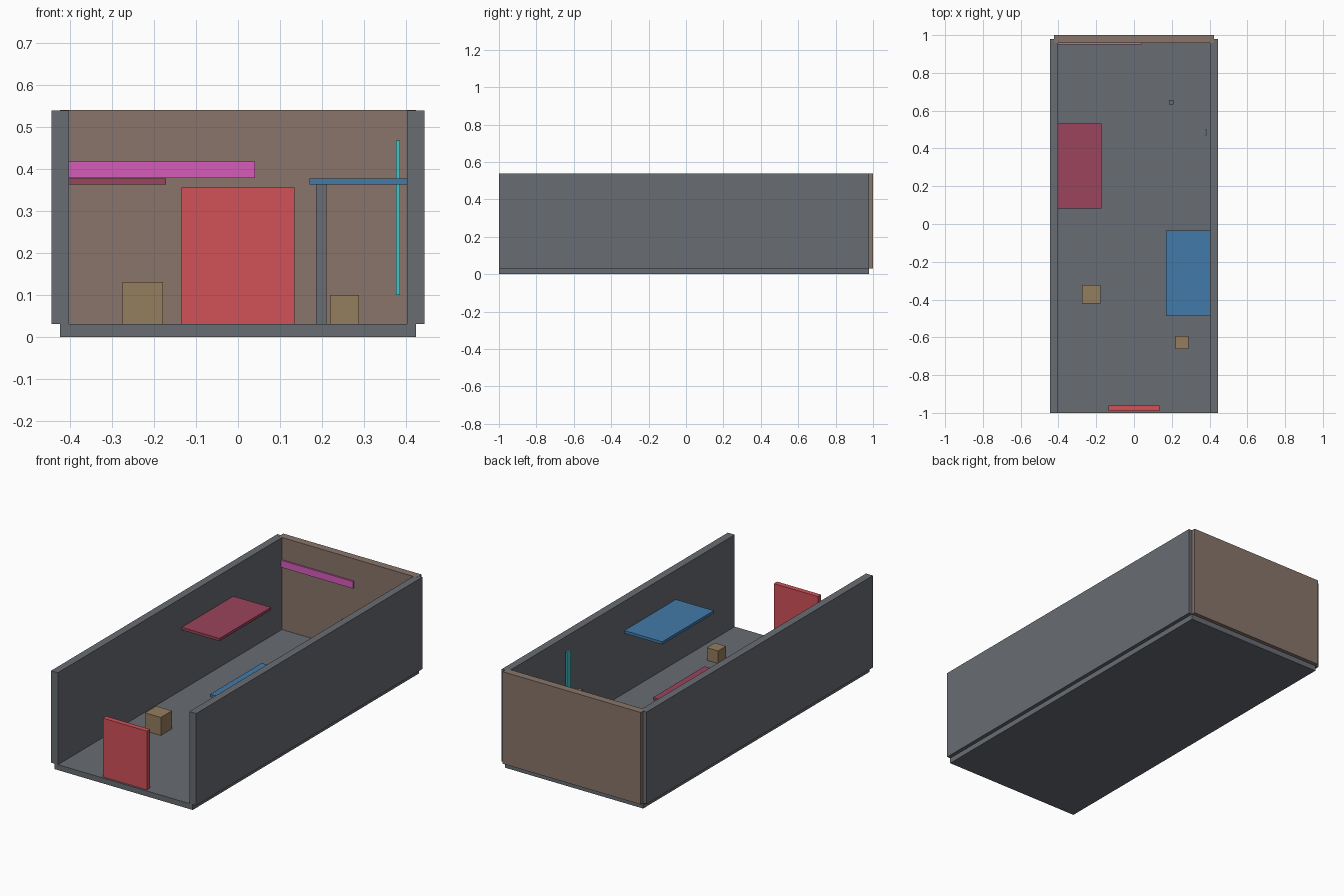
import bpy

if "Cube" in bpy.data.objects:
    bpy.data.objects.remove(bpy.data.objects["Cube"])


def material(name, r, g, b):
    """Flat colour given as 0-255 sRGB, stored linear."""
    def lin(c):
        c /= 255
        return c / 12.92 if c <= 0.04045 else ((c + 0.055) / 1.055) ** 2.4
    m = bpy.data.materials.new(name)
    m.diffuse_color = (lin(r), lin(g), lin(b), 1)
    m.use_nodes = True
    m.node_tree.nodes["Principled BSDF"].inputs["Base Color"].default_value = m.diffuse_color
    return m


def box(name, mat, x, y, z):
    """Box from (min, max) ranges on each axis."""
    ranges = (x, y, z)
    bpy.ops.mesh.primitive_cube_add(size=1, location=[(a + b) / 2 for a, b in ranges])
    ob = bpy.context.object
    ob.name = name
    ob.scale = [b - a for a, b in ranges]
    bpy.ops.object.transform_apply(location=False, rotation=False, scale=True)
    ob.data.materials.append(mat)
    return ob


grey = material("wall grey", 104, 108, 114)
brown = material("back wall brown", 137, 117, 106)
red = material("door red", 208, 82, 88)
blue = material("bench blue", 66, 122, 168)
maroon = material("bench maroon", 155, 68, 92)
pink = material("shelf pink", 214, 92, 186)
teal = material("bar teal", 72, 192, 198)
tan = material("crate tan", 148, 125, 94)

FLOOR, TOP, BACK = 0.03, 0.539, 0.979

# Room shell: floor slab, two side walls, back wall
box("floor", grey, (-0.423, 0.423), (-1, BACK), (0, FLOOR))
for side, s in (("left", -1), ("right", 1)):
    x = sorted((s * 0.402, s * 0.444))
    box(side + "_wall", grey, x, (-1, BACK), (FLOOR, TOP))
box("back_wall", brown, (-0.423, 0.423), (0.958, 1), (FLOOR, TOP + 0.0005))

# Door panel standing at the open front
box("door", red, (-0.135, 0.135), (-0.989, -0.961), (FLOOR, 0.355))

# Wall-mounted benches
box("left_bench", maroon, (-0.404, -0.171), (0.082, 0.533), (0.362, 0.377))
box("right_bench", blue, (0.170, 0.403), (-0.486, -0.035), (0.362, 0.377))

# Shelf on the back wall, vertical bar by the right wall
box("back_shelf", pink, (-0.404, 0.04), (0.949, 0.963), (0.378, 0.417))
box("vertical_bar", teal, (0.376, 0.385), (0.469, 0.502), (0.10, 0.467))

# Slim post and two crates on the floor
box("post", grey, (0.186, 0.210), (0.633, 0.657), (FLOOR, 0.365))
box("large_crate", tan, (-0.275, -0.178), (-0.421, -0.323), (FLOOR, 0.13))
box("small_crate", tan, (0.219, 0.288), (-0.662, -0.593), (FLOOR, 0.10))
